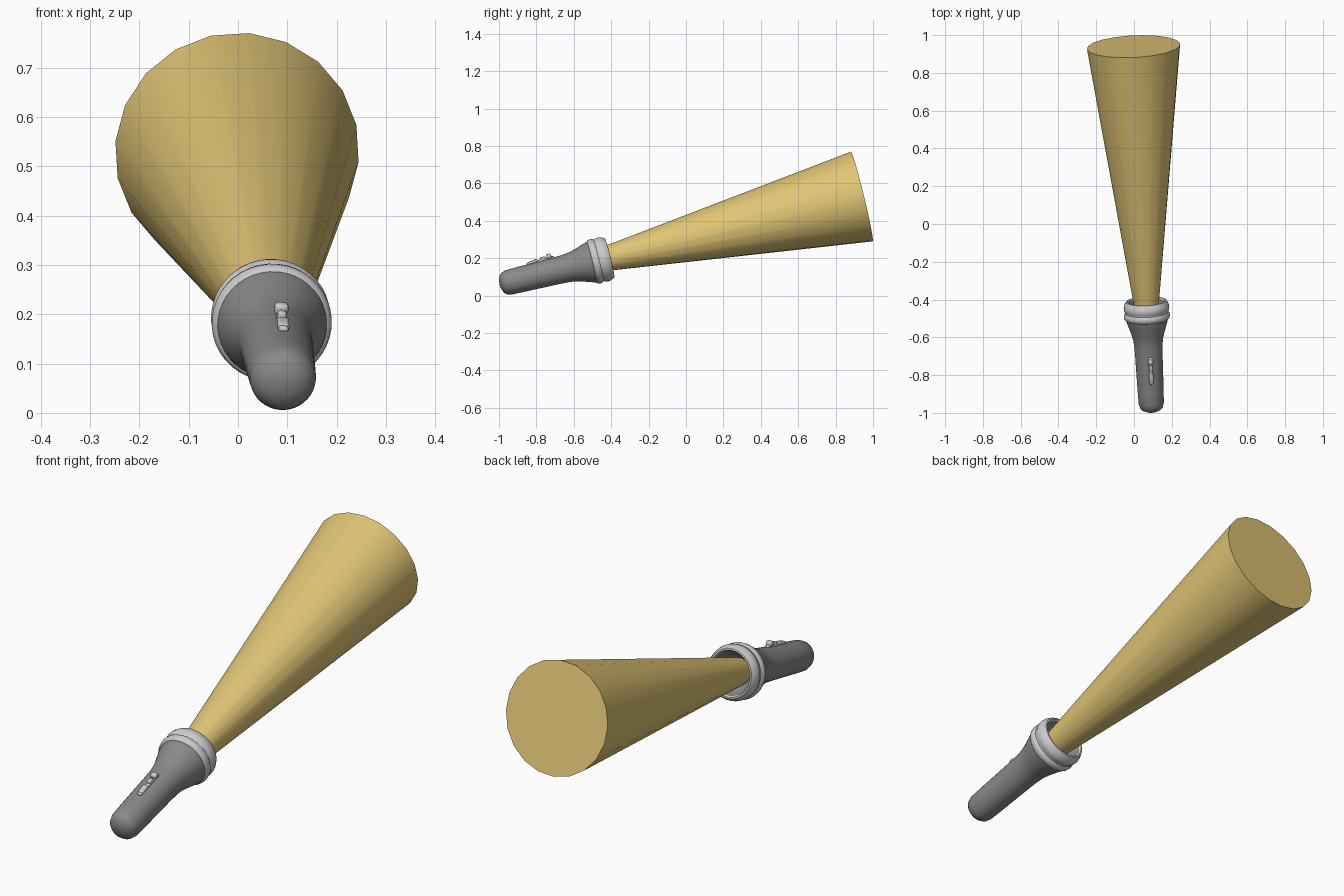
import bpy, bmesh, math
from mathutils import Vector, Matrix

if "Cube" in bpy.data.objects:
    bpy.data.objects.remove(bpy.data.objects["Cube"])

# Shared tilted frame: local Z runs along the torch, local Y points to the switch
TAIL, END = Vector((0.093, -0.985, 0.062)), Vector((-0.002, 0.94, 0.53))
axis = (END - TAIL).normalized()
side = Vector((0, 0, 1)).cross(axis).normalized()
up = axis.cross(side)
FRAME = (Matrix.Translation(TAIL) @ Matrix((side, up, axis)).transposed().to_4x4()
         @ Matrix.Rotation(math.radians(5), 4, 'Z'))
LENGTH = (END - TAIL).length


def material(name, color):
    m = bpy.data.materials.new(name)
    m.diffuse_color = (*color, 1)
    m.use_nodes = True
    m.node_tree.nodes["Principled BSDF"].inputs["Base Color"].default_value = m.diffuse_color
    return m


BODY = material("dark_grey", (0.25, 0.25, 0.25))
BEAM = material("warm_yellow", (0.75, 0.56, 0.18))


def finish(name, bm, mat=None, angle=35):
    bmesh.ops.recalc_face_normals(bm, faces=bm.faces)
    me = bpy.data.meshes.new(name)
    bm.to_mesh(me)
    bm.free()
    ob = bpy.data.objects.new(name, me)
    bpy.context.collection.objects.link(ob)
    ob.matrix_world = FRAME
    if mat:
        me.materials.append(mat)
    bpy.ops.object.select_all(action='DESELECT')
    bpy.context.view_layer.objects.active = ob
    ob.select_set(True)
    bpy.ops.object.shade_smooth_by_angle(angle=math.radians(angle))
    return ob


def lathe(name, profile, n, mat=None, angle=35):
    """Revolve (distance along axis, radius) points; radius 0 closes to a pole."""
    bm = bmesh.new()
    rings = []
    for s, r in profile:
        if r == 0:
            rings.append([bm.verts.new((0, 0, s))] * n)
        else:
            rings.append([bm.verts.new((r * math.cos(2 * math.pi * i / n),
                                        r * math.sin(2 * math.pi * i / n), s)) for i in range(n)])
    for a, b in zip(rings, rings[1:]):
        for i in range(n):
            j = (i + 1) % n
            quad = list(dict.fromkeys((a[i], a[j], b[j], b[i])))
            bm.faces.new(quad)
    return finish(name, bm, mat, angle)


def pad(name, centre, size, bevel, tilt=0):
    """Rounded block in the torch frame."""
    bm = bmesh.new()
    bmesh.ops.create_cube(bm, size=1, matrix=Matrix.Translation(centre)
                          @ Matrix.Rotation(tilt, 4, 'X') @ Matrix.Diagonal((*size, 1)))
    bmesh.ops.bevel(bm, geom=bm.edges[:], offset=bevel, segments=3, profile=0.5, affect='EDGES')
    return finish(name, bm, None, 50)


# Handle with rounded tail and flared neck
lathe("handle", [(-0.012, 0), (-0.009, 0.025), (0, 0.047), (0.014, 0.06), (0.038, 0.067),
                 (0.1, 0.069), (0.3, 0.073), (0.35, 0.075), (0.385, 0.079), (0.42, 0.088),
                 (0.46, 0.101), (0.485, 0.109), (0.5, 0.112)], 40, BODY)

# Head: two bulged bands, front lip and inner reflector
lathe("head_ring", [(0.494, 0.108), (0.495, 0.113), (0.501, 0.119), (0.513, 0.122), (0.526, 0.12),
                    (0.532, 0.115), (0.539, 0.115), (0.545, 0.119), (0.56, 0.121), (0.574, 0.118),
                    (0.588, 0.111), (0.594, 0.107), (0.595, 0.1), (0.588, 0.095)], 40)
lathe("reflector", [(0.588, 0.095), (0.56, 0.088), (0.535, 0.075), (0.52, 0.055), (0.52, 0)], 40, BODY)

# Slide switch: base plate, rear thumb pad and raised front knob
pad("switch_base", (0, 0.073, 0.23), (0.02, 0.014, 0.15), 0.006, -0.02)
pad("switch_rear_pad", (0, 0.077, 0.19), (0.024, 0.014, 0.05), 0.006, -0.1)
pad("switch_knob", (0, 0.086, 0.28), (0.028, 0.024, 0.026), 0.008, -0.15)
pad("switch_ridge", (0, 0.081, 0.245), (0.018, 0.018, 0.03), 0.006)

# Light beam
lathe("light_beam", [(0.525, 0), (0.525, 0.06), (LENGTH, 0.248), (LENGTH, 0)], 20, BEAM)
